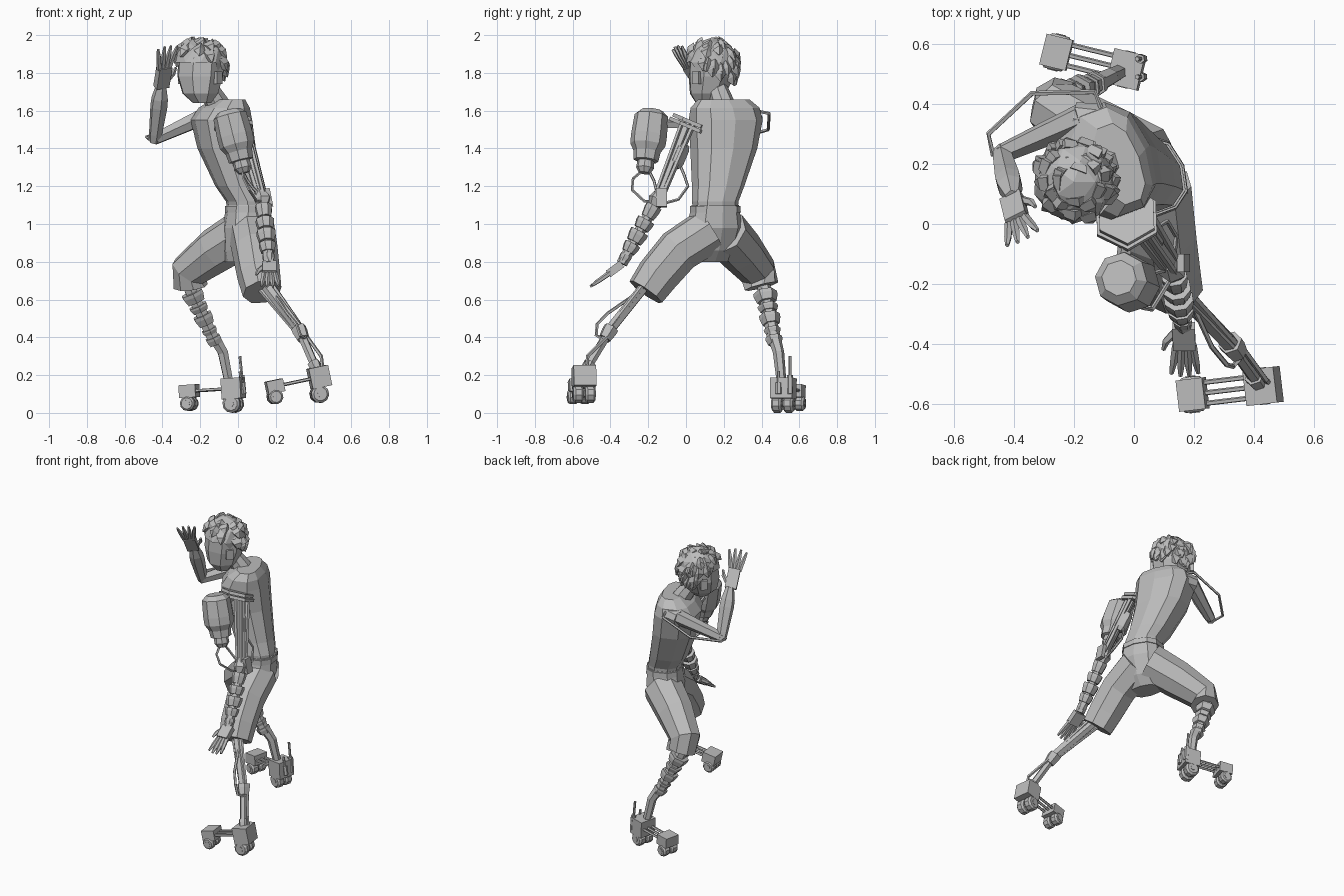
import bpy, bmesh, math, random
from mathutils import Vector as V, Matrix

cube = bpy.data.objects.get("Cube")
if cube:
    bpy.data.objects.remove(cube, do_unlink=True)
random.seed(4)

grey = bpy.data.materials.new("plain grey")
grey.use_nodes = True
grey.diffuse_color = (0.5, 0.5, 0.5, 1)
grey.node_tree.nodes["Principled BSDF"].inputs["Base Color"].default_value = (0.5, 0.5, 0.5, 1)


def finish(name, bm):
    bmesh.ops.recalc_face_normals(bm, faces=bm.faces)
    me = bpy.data.meshes.new(name)
    bm.to_mesh(me)
    bm.free()
    me.materials.append(grey)
    ob = bpy.data.objects.new(name, me)
    bpy.context.collection.objects.link(ob)
    return ob


def skin(name, rings):
    """Join closed rings of points into a capped, flat-shaded surface."""
    bm = bmesh.new()
    loops = [[bm.verts.new(p) for p in ring] for ring in rings]
    n = len(loops[0])
    for a, b in zip(loops, loops[1:]):
        for i in range(n):
            j = (i + 1) % n
            bm.faces.new((a[i], a[j], b[j], b[i]))
    bm.faces.new(loops[0])
    bm.faces.new(loops[-1])
    return finish(name, bm)


def tube(name, pts, radii, n=6):
    """Sweep a polygon along a path; radii is one number or one per point."""
    pts = [V(p) for p in pts]
    if not isinstance(radii, (list, tuple)):
        radii = [radii] * len(pts)
    u, rings = V((0.31, 0.83, 0.46)), []
    for i, (p, r) in enumerate(zip(pts, radii)):
        t = (pts[min(i + 1, len(pts) - 1)] - pts[max(i - 1, 0)]).normalized()
        u = (u - t * u.dot(t)).normalized()
        w = t.cross(u)
        angles = [math.tau * (k + 0.5) / n for k in range(n)]
        rings.append([p + (u * math.cos(a) + w * math.sin(a)) * r for a in angles])
    return skin(name, rings)


def limb(name, p0, p1, profile, n=6):
    """Straight turned part: profile is (fraction along, radius)."""
    p0, p1 = V(p0), V(p1)
    return tube(name, [p0.lerp(p1, t) for t, r in profile], [r for t, r in profile], n)


def stack(name, p0, p1, collars, core, n=6):
    """Thin core carrying separate tapered collars given as (start, end, radius)."""
    tube(name + "_core", [p0, p1], core)
    for i, (a, b, r) in enumerate(collars):
        limb(f"{name}_collar_{i+1}", p0, p1, [(a, r), (a + (b - a) * .35, r), (b, r * .82)], n)


def box(name, centre, size, x_dir=(1, 0, 0), z_dir=(0, 0, 1)):
    x = V(x_dir).normalized()
    y = V(z_dir).cross(x).normalized()
    z = x.cross(y)
    rot = Matrix((x, y, z)).transposed().to_4x4()
    bm = bmesh.new()
    bmesh.ops.create_cube(bm, size=1, matrix=Matrix.Translation(centre) @ rot @ Matrix.Diagonal((*size, 1)))
    return finish(name, bm)


def body(name, rings, facing, n=10, power=0.8):
    """Loft horizontal rounded rings: (x, y, z, half width, half depth)."""
    f = V((*facing, 0)).normalized()
    s = V((-f.y, f.x, 0))
    soft = lambda v: math.copysign(abs(v) ** power, v)
    angles = [math.tau * (k + 0.5) / n for k in range(n)]
    return skin(name, [[V((x, y, z)) + s * a * soft(math.cos(t)) + f * b * soft(math.sin(t))
                        for t in angles] for x, y, z, a, b in rings])


# Torso, pelvis and belt
chest_way = (-0.94, -0.35)
body("torso", [(.055, .155, 1.05, .115, .1), (.05, .155, 1.12, .12, .11), (.01, .17, 1.2, .135, .125),
               (-.06, .2, 1.4, .175, .145), (-.088, .21, 1.55, .195, .15),
               (-.073, .207, 1.615, .185, .118), (-.05, .2, 1.66, .14, .07)], chest_way)
body("shorts_seat", [(.055, .155, 1.1, .122, .112), (.05, .15, .98, .145, .125),
                     (.03, .14, .86, .125, .1), (.01, .13, .8, .1, .07)], chest_way)
body("belt", [(.055, .155, 1.06, .132, .12), (.055, .155, 1.095, .13, .118)], chest_way)

# Shorts legs
tube("left_shorts_leg", [(.07, .13, .97), (.09, -.04, .86), (.11, -.15, .73), (.128, -.213, .64)],
     [.125, .122, .115, .105], 8)
tube("right_shorts_leg", [(.04, .2, .96), (-.12, .29, .86), (-.26, .38, .75), (-.25, .4, .67)],
     [.13, .122, .102, .092], 8)

# Head, neck and ears, turned toward the raised hand
face = V((-.66, -.75, 0)).normalized()
side = V((-face.y, face.x, 0))
tube("neck", [(-.1, .2, 1.62), (-.17, .16, 1.74)], [.065, .05], 8)
body("head", [(-.19, .1, 1.64, .05, .05), (-.2, .115, 1.69, .098, .1), (-.2, .135, 1.78, .127, .128),
              (-.195, .14, 1.88, .13, .125), (-.19, .145, 1.95, .085, .09)], face.xy, 8, 1)
skull = V((-.2, .14, 1.855))
for s, word in ((1, "left"), (-1, "right")):
    box(word + "_ear", skull + side * .125 * s - V((0, 0, .08)), (.045, .025, .065), face)


def hair_point(d, k=1.0):
    return skull + V((d.x * .132, d.y * .132, d.z * .128)) * k


def bare_skin(d):
    """True for directions from the skull that the hair leaves open."""
    return d.z < min(.1, d.dot(face) - .15)


# Hair cap with the face area cut out
bm = bmesh.new()
bmesh.ops.create_icosphere(bm, subdivisions=2, radius=1)
bare = [f for f in bm.faces if bare_skin(f.calc_center_median().normalized())]
bmesh.ops.delete(bm, geom=bare, context="FACES")
for v in bm.verts:
    v.co = hair_point(v.co.normalized(), random.uniform(.99, 1.06))
finish("hair_cap", bm)

# Hair tufts lying close to the cap, swept down and outward
for i in range(55):
    z = random.uniform(-.6, .95)
    a = random.uniform(0, math.tau)
    d = V((math.cos(a) * math.sqrt(1 - z * z), math.sin(a) * math.sqrt(1 - z * z), z))
    if bare_skin(d):
        continue
    sweep = V((d.x * max(z, .15), d.y * max(z, .15), -.75)) * .065
    tube(f"hair_tuft_{i}", [hair_point(d, .85), hair_point(d, .99) + sweep * .4, hair_point(d, 1.05) + sweep],
         [.04, .03, .002], 4)


def hand(name, wrist, knuckles, tips, across, spread):
    """Palm, four fanned fingers and a thumb."""
    wrist, knuckles, tips = V(wrist), V(knuckles), V(tips)
    along = (tips - wrist).normalized()
    across = (V(across) - along * V(across).dot(along)).normalized()
    box(name + "_palm", (wrist + knuckles) / 2, (.075, .042, (knuckles - wrist).length), across, along)
    for k in range(4):
        o = (k - 1.5) / 1.5
        base = knuckles + across * o * .028
        end = tips + across * o * spread - along * abs(o) * .015
        tube(f"{name}_finger_{k+1}", [base - along * .01, base.lerp(end, .6), end], [.015, .013, .007], 5)
    root = wrist.lerp(knuckles, .3) + across * .03
    tube(name + "_thumb", [root, root + across * .03 + along * .035, root + across * .04 + along * .07],
         [.016, .013, .007], 5)


# Raised right arm with its bracing rod
elbow = (-.44, .235, 1.45)
tube("right_shoulder", [(-.11, .34, 1.565), (-.2, .355, 1.56)], [.06, .052], 8)
limb("right_upper_arm", (-.17, .355, 1.575), elbow, [(0, .05), (.5, .042), (1, .033)])
limb("right_forearm", elbow, (-.405, .09, 1.74), [(-.05, .03), (.1, .036), (.6, .047), (.75, .045), (1, .026)])
hand("right_hand", (-.405, .09, 1.73), (-.39, .01, 1.83), (-.37, -.055, 1.945), (.85, .53, 0), .057)
tube("right_arm_rod", [(-.1, .36, 1.6), (-.13, .44, 1.585), (-.34, .435, 1.5), (-.485, .3, 1.46),
                       (-.47, .23, 1.45), (-.43, .235, 1.45)], .009, 5)

# Left shoulder plates and hanging canister
tilt = V((0, .39, .92))
for i, r in enumerate((.115, .105)):
    c = V((-.025, .018, 1.515)) + tilt * .025 * i
    tube(f"shoulder_plate_{i+1}", [c - tilt * .01, c + tilt * .01], r)
tube("canister_bracket", [(-.02, .0, 1.53), (-.04, -.14, 1.53)], .025, 4)
limb("canister", (-.05, -.18, 1.6), (.033, -.22, 1.27),
     [(0, .06), (.08, .09), (.4, .096), (.55, .094), (.66, .072), (.8, .066), (.81, .045), (.92, .048), (1, .03)], 8)

# Left arm: rods, elbow, collared forearm and hand
left_elbow = V((.13, -.15, 1.13))
for i, (ox, oy, r) in enumerate(((0, 0, .024), (.03, .03, .014), (-.03, -.02, .014), (.02, -.035, .012))):
    tube(f"left_arm_rod_{i+1}", [(.02 + ox, .01 + oy, 1.53), left_elbow + V((ox, oy, 0)) * .6], r, 5)
limb("left_arm_damper", (.04, -.01, 1.42), (.075, -.06, 1.3), [(0, .03), (.2, .038), (.8, .038), (1, .025)])
tube("left_elbow", [left_elbow + V((-.015, .02, .05)), left_elbow, left_elbow - V((0, .02, .04))], [.025, .05, .03])
box("left_elbow_guard", (.165, -.13, 1.14), (.025, .06, .1), (1, 0, .2))
wrist = (.165, -.34, .79)
stack("left_forearm", left_elbow, wrist,
      [(.1, .28, .045), (.32, .46, .05), (.5, .66, .052), (.69, .82, .045), (.87, .97, .033)], .03, 8)
hand("left_hand", wrist, (.168, -.41, .735), (.17, -.51, .665), (-1, 0, 0), .045)
tube("outer_cable", [(.02, -.22, 1.29), (.03, -.28, 1.24), (.06, -.285, 1.18), (.1, -.22, 1.12), (.13, -.17, 1.12)], .008, 5)
tube("inner_cable", [(.05, -.06, 1.38), (.08, -.01, 1.26), (.11, .01, 1.2), (.14, -.04, 1.13), (.13, -.15, 1.1)], .008, 5)
tube("canister_cable", [(.02, -.2, 1.29), (.05, -.17, 1.23), (.08, -.16, 1.19), (.12, -.15, 1.15)], .008, 5)

# Right shin and ankle
stack("right_shin", (-.265, .41, .68), (-.12, .47, .37),
      [(.14, .3, .064), (.36, .46, .054), (.52, .68, .056), (.76, .84, .045), (.9, 1.02, .045)], .036)
tube("right_ankle", [(-.12, .47, .39), (-.08, .49, .32), (-.05, .505, .17)], [.034, .03, .026])

# Left shin, cables and ankle
for i, (ox, oz) in enumerate(((0, 0), (-.03, -.02), (.025, .015))):
    tube(f"left_shin_rod_{i+1}", [(.15 + ox, -.22, .67 + oz), (.34 + ox * .5, -.42, .42 + oz * .5)], (.03, .014, .014)[i])
stack("left_shin_joint", (.32, -.395, .45), (.42, -.535, .22), [(0, .25, .042), (.8, 1, .034)], .024)
tube("left_shin_cable", [(.2, -.28, .62), (.26, -.41, .53), (.31, -.47, .47), (.33, -.475, .41), (.36, -.44, .39)], .009, 5)
tube("left_ankle_rod", [(.36, -.41, .41), (.44, -.52, .3), (.45, -.53, .22)], .01, 5)


def skate(name, heel, toe, heel_drop, toe_drop):
    """Heel and toe blocks joined by rods, each on a pair of wheels."""
    heel, toe = V(heel), V(toe)
    d = (toe - heel).normalized()
    out = V((0, 0, 1)).cross(d).normalized()
    for word, c, size, drop, r in (("heel", heel, (.105, .12, .11), heel_drop, .048),
                                   ("toe", toe, (.09, .105, .068), toe_drop, .04)):
        box(f"{name}_{word}_block", c, size, d)
        hub = c - V((0, 0, drop))
        tube(f"{name}_{word}_axle", [hub - out * .062, hub + out * .062], .018)
        for s in (-1, 1):
            wheel = hub + out * s * .032
            limb(f"{name}_{word}_wheel_{s}", wheel - out * .027, wheel + out * .027,
                 [(0, r * .75), (.2, r), (.8, r), (1, r * .75)], 10)
    for k in (-1, 0, 1):
        tube(f"{name}_rod_{k}", [heel + out * k * .035, toe + out * k * .035], .009, 5)


skate("left_skate", (.43, -.54, .19), (.195, -.568, .14), .09, .055)
skate("right_skate", (-.025, .515, .13), (-.258, .572, .115), .082, .065)

# Heel pistons behind the right skate
for i, (y, top) in enumerate(((.49, .22), (.55, .3))):
    limb(f"heel_piston_{i+1}", (.03, y, .1), (.01, y, top),
         [(0, .016), (.5, .016), (.5, .008), (1, .008)])
